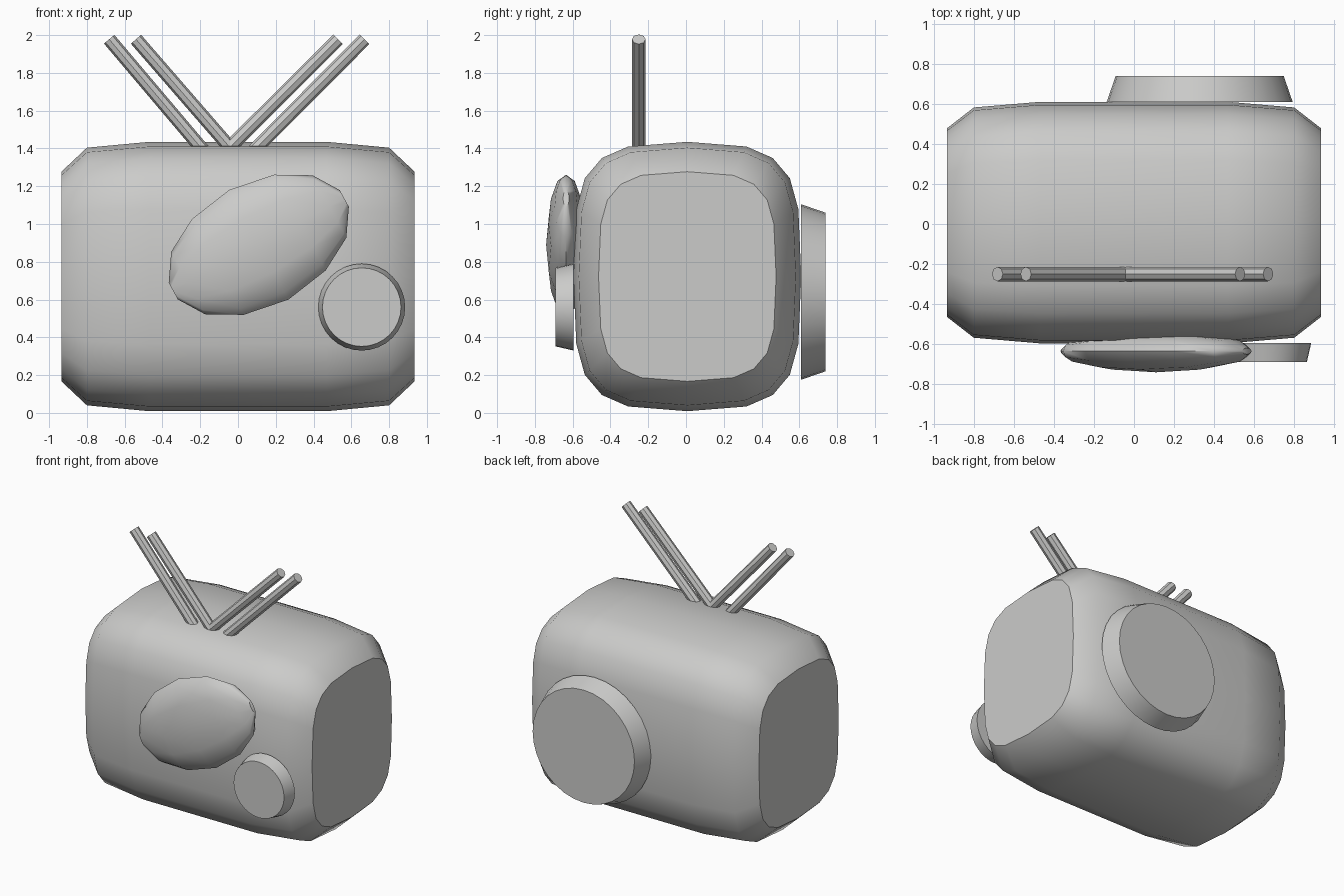
import bpy, bmesh, math
from mathutils import Vector, Matrix

cube = bpy.data.objects.get("Cube")
if cube:
    bpy.data.objects.remove(cube)

grey = bpy.data.materials.new("warm_grey")
grey.use_nodes = True
COLOUR = (0.6, 0.6, 0.59, 1)
grey.diffuse_color = COLOUR
grey.node_tree.nodes["Principled BSDF"].inputs["Base Color"].default_value = COLOUR


def loft(name, rings, angle=35):
    """Skin a list of equal-length point rings and cap both ends."""
    bm = bmesh.new()
    loops = [[bm.verts.new(p) for p in ring] for ring in rings]
    n = len(loops[0])
    for a, b in zip(loops, loops[1:]):
        for i in range(n):
            j = (i + 1) % n
            bm.faces.new((a[i], a[j], b[j], b[i]))
    bm.faces.new(loops[0])
    bm.faces.new(loops[-1])
    bmesh.ops.recalc_face_normals(bm, faces=bm.faces)
    mesh = bpy.data.meshes.new(name)
    bm.to_mesh(mesh)
    bm.free()
    mesh.materials.append(grey)
    obj = bpy.data.objects.new(name, mesh)
    bpy.context.collection.objects.link(obj)
    bpy.ops.object.select_all(action='DESELECT')
    obj.select_set(True)
    bpy.context.view_layer.objects.active = obj
    bpy.ops.object.shade_smooth_by_angle(angle=math.radians(angle))
    return obj


def turned(name, start, end, stations, sides, squash=1.0, angle=35):
    """Round part along start-end; stations are (fraction, radius), squash scales depth in y."""
    start, end = Vector(start), Vector(end)
    axis = (end - start).normalized()
    side = Vector((0, 1, 0)) if abs(axis.y) < 0.5 else Vector((1, 0, 0))
    up = axis.cross(side)
    rings = []
    for t, r in stations:
        c = start.lerp(end, t)
        rings.append([c + side * (r * squash * math.cos(k * math.tau / sides))
                      + up * (r * math.sin(k * math.tau / sides)) for k in range(sides)])
    return loft(name, rings, angle)


# Body: rounded-square section, tapering toward both flat ends
quarter = [(0, 1), (0.52, 0.965), (0.75, 0.88), (0.9, 0.73), (0.975, 0.5), (1, 0)]
half = quarter + [(y, -z) for y, z in reversed(quarter[:-1])]
section = half + [(-y, z) for y, z in reversed(half[1:-1])]
spans = [(0.935, 0.47, 0.555), (0.8, 0.575, 0.682), (0.47, 0.603, 0.713)]
spans = [(-x, y, z) for x, y, z in spans] + spans[::-1]
loft("body", [[(x, 0.007 + sy * y, 0.722 + sz * z) for y, z in section]
              for x, sy, sz in spans], 40)

# Tilted oval screen on the front
screen = [(0, 0.05), (0.087, 0.188), (0.26, 0.288), (0.5, 0.33)]
screen += [(1 - t, r) for t, r in reversed(screen[:-1])]
turned("oval_screen", (-0.343, -0.635, 0.645), (0.563, -0.635, 1.135),
       screen, 12, squash=0.32, angle=50)

# Front knob and back disc
turned("front_knob", (0.655, -0.595, 0.56), (0.655, -0.69, 0.56),
       [(0, 0.23), (1, 0.208)], 32)
turned("back_disc", (0.328, 0.608, 0.64), (0.328, 0.738, 0.64),
       [(0, 0.465), (1, 0.42)], 32)

# Two pairs of antenna rods
rods = {"antenna_right_outer": (-0.18, -0.682), "antenna_right_inner": (-0.025, -0.54),
        "antenna_left_inner": (-0.065, 0.53), "antenna_left_outer": (0.08, 0.67)}
for name, (foot, tip) in rods.items():
    turned(name, (foot, -0.25, 1.385), (tip, -0.25, 1.978), [(0, 0.036), (1, 0.036)], 8)
